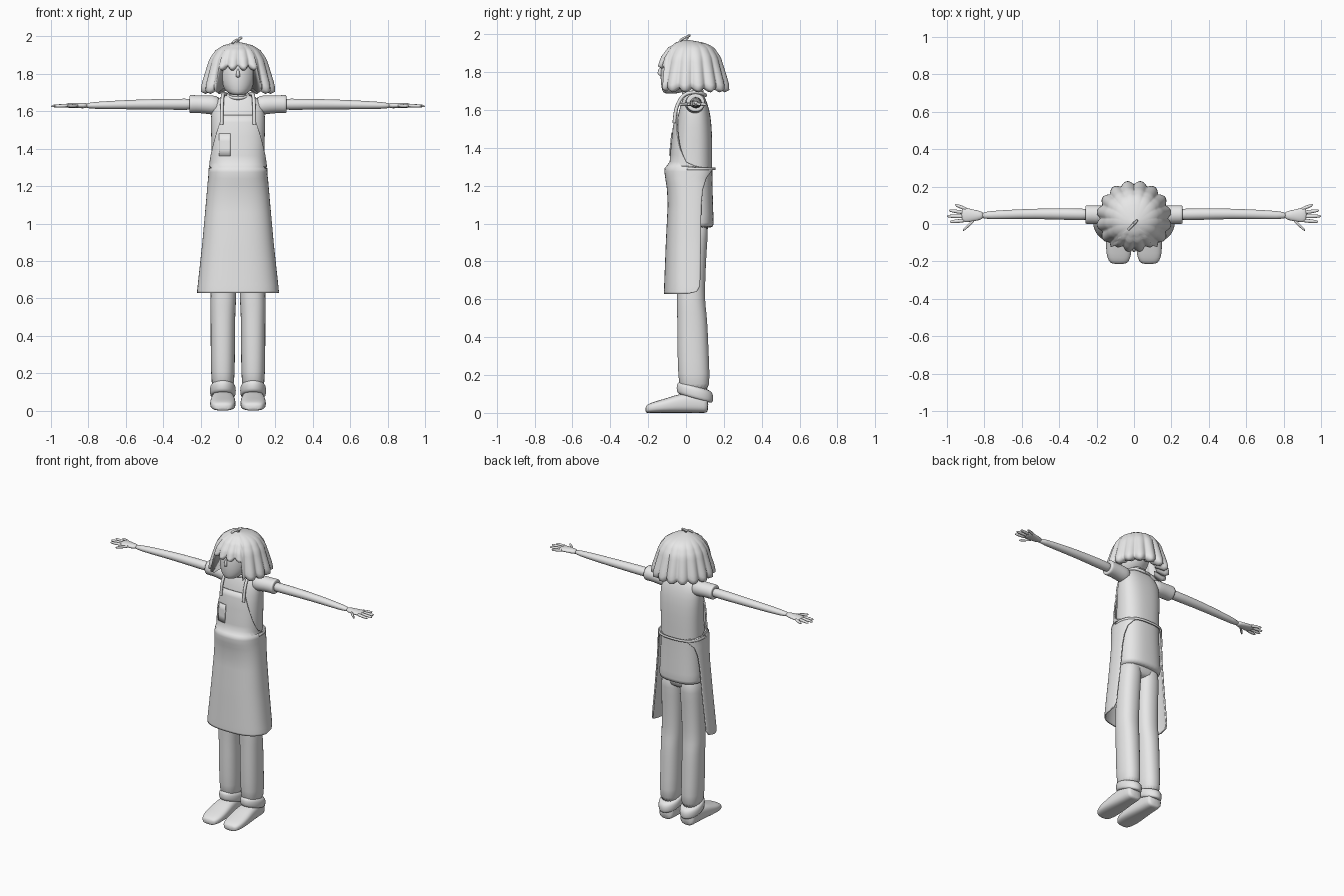
import bpy
from math import sin, cos, pi, radians, copysign

if "Cube" in bpy.data.objects:
    bpy.data.objects.remove(bpy.data.objects["Cube"])

clay = bpy.data.materials.new("light_grey")
clay.use_nodes = True
clay.diffuse_color = (0.8, 0.8, 0.8, 1)
clay.node_tree.nodes["Principled BSDF"].inputs["Base Color"].default_value = (0.8, 0.8, 0.8, 1)


def power(v, e):
    return copysign(abs(v) ** e, v)


def lerp(table, z, col):
    """Read a column from a table sorted by its first column."""
    if z <= table[0][0]:
        return table[0][col]
    for a, b in zip(table, table[1:]):
        if z <= b[0]:
            return a[col] + (b[col] - a[col]) * (z - a[0]) / (b[0] - a[0])
    return table[-1][col]


def make(name, verts, faces, subdivide=0, mirror=False, thick=0, sharp=False):
    mesh = bpy.data.meshes.new(name)
    mesh.from_pydata(verts, [], faces)
    ob = bpy.data.objects.new(name, mesh)
    bpy.context.collection.objects.link(ob)
    return finish(ob, subdivide, mirror, thick, sharp)


def finish(ob, subdivide=0, mirror=False, thick=0, sharp=False):
    ob.data.materials.append(clay)
    for o in bpy.context.selected_objects:
        o.select_set(False)
    ob.select_set(True)
    bpy.context.view_layer.objects.active = ob
    bpy.ops.object.mode_set(mode='EDIT')
    bpy.ops.mesh.select_all(action='SELECT')
    bpy.ops.mesh.normals_make_consistent(inside=False)
    bpy.ops.object.mode_set(mode='OBJECT')
    if sharp:
        bpy.ops.object.shade_smooth_by_angle(angle=radians(50))
    else:
        bpy.ops.object.shade_smooth()
    if thick:
        mod = ob.modifiers.new("thickness", 'SOLIDIFY')
        mod.thickness, mod.offset = thick, 0
    if mirror:
        ob.modifiers.new("mirror", 'MIRROR')
    if subdivide:
        mod = ob.modifiers.new("smooth", 'SUBSURF')
        mod.levels = mod.render_levels = subdivide
    return ob


def loft(name, axis, stations, n=20, e=2.0, mirror=False, shear=0):
    """Rings along an axis; station = position, two centres, two radii."""
    verts = []
    for p, c1, c2, r1, r2 in stations:
        for i in range(n):
            a = 2 * pi * i / n
            co = [c1 + r1 * power(cos(a), 2 / e), c2 + r2 * power(sin(a), 2 / e)]
            co.insert("xyz".index(axis), p)
            co[2] += shear * (co[1] - c2)
            verts.append(co)
    m = len(stations)
    faces = [(r * n + i, r * n + (i + 1) % n, (r + 1) * n + (i + 1) % n, (r + 1) * n + i)
             for r in range(m - 1) for i in range(n)]
    faces += [tuple(range(n)), tuple(range((m - 1) * n, m * n))]
    return make(name, verts, faces, 1, mirror)


def grid(name, rows, **kw):
    n = len(rows[0])
    faces = [(r * n + i, r * n + i + 1, r * n + n + i + 1, r * n + n + i)
             for r in range(len(rows) - 1) for i in range(n - 1)]
    return make(name, [v for row in rows for v in row], faces, **kw)


def cord(name, points, radius, closed=False, mirror=False):
    cu = bpy.data.curves.new(name, 'CURVE')
    cu.dimensions, cu.bevel_depth, cu.bevel_resolution = '3D', radius, 2
    cu.use_fill_caps = True
    cu.resolution_u = 6
    sp = cu.splines.new('NURBS')
    sp.points.add(len(points) - 1)
    for pt, co in zip(sp.points, points):
        pt.co = (*co, 1)
    sp.order_u, sp.use_endpoint_u, sp.use_cyclic_u = 3, not closed, closed
    ob = bpy.data.objects.new(name, cu)
    bpy.context.collection.objects.link(ob)
    for o in bpy.context.selected_objects:
        o.select_set(False)
    ob.select_set(True)
    bpy.context.view_layer.objects.active = ob
    bpy.ops.object.convert(target='MESH')
    return finish(bpy.context.view_layer.objects.active, mirror=mirror)


# Head, nose and neck
loft("head", 'z', [(1.685, 0, -.08, .03, .035), (1.70, 0, -.065, .06, .062), (1.74, 0, -.035, .09, .1),
                   (1.80, 0, -.015, .103, .122), (1.88, 0, 0, .105, .125), (1.94, 0, 0, .06, .08)])
loft("nose", 'z', [(1.78, 0, -.132, .012, .01), (1.793, 0, -.138, .012, .02), (1.83, 0, -.13, .006, .008)], 8)
loft("neck", 'z', [(1.62, 0, .035, .05, .05), (1.68, 0, .025, .043, .043), (1.76, 0, .01, .045, .045)])

# Bobbed hair with scalloped locks and a jagged fringe
HAIR = [(1.69, .196), (1.74, .194), (1.81, .174), (1.88, .153), (1.93, .118), (1.957, .07), (1.97, .008)]
columns = []
for i in range(169):
    a = 2 * pi * i / 168 - pi
    lobe = abs(sin(a * 8))
    fringe = abs(a) < radians(37)
    bottom = (1.85 if fringe else 1.725) - .02 * lobe
    col = []
    for k in range(15):
        t = k / 14
        z = 1.97 + (bottom - 1.97) * t ** 1.4
        r = lerp(HAIR, z, 1) * (1 + .1 * t * (lobe - .65))
        col.append((r, z))
    col += [(r * .88, bottom - .012), (r * .6, bottom + .015)]
    columns.append([(q * sin(a), .03 * min(1, q / .1) - q * cos(a) * (1.05 if fringe else 1), z) for q, z in col])
grid("hair", columns)
cord("hair_tuft", [(-.03, -.03, 1.965), (-.01, -.01, 1.985), (.005, .01, 1.975), (.0, .0, 1.985),
                   (.018, .02, 1.993)], .007)

# Shirt with sleeves and collar
SHIRT = [(.975, .148, -.05, .145), (.99, .15, -.06, .147), (1.1, .145, -.065, .143), (1.28, .14, -.07, .138),
         (1.45, .143, -.06, .14), (1.57, .147, -.045, .132), (1.64, .138, -.025, .112), (1.675, .1, -.01, .095),
         (1.69, .06, 0, .08)]
loft("shirt", 'z', [(z, 0, (f + b) / 2, w, (b - f) / 2) for z, w, f, b in SHIRT], 32, 2.5)
loft("sleeve", 'x', [(.09, .045, 1.63, .05, .05), (.14, .047, 1.634, .054, .053), (.2, .05, 1.638, .05, .047),
                     (.25, .05, 1.638, .051, .05), (.26, .05, 1.638, .05, .048), (.258, .05, 1.638, .034, .032)],
     mirror=True)
cord("collar", [(.055 * cos(pi * i / 8), .035 + .052 * sin(pi * i / 8), 1.685 + .015 * sin(pi * i / 8))
                for i in range(16)], .008, closed=True)

# Arms and hands
loft("arm", 'x', [(.2, .05, 1.637, .033, .033), (.35, .053, 1.638, .032, .03), (.53, .055, 1.637, .028, .027),
                  (.7, .05, 1.633, .025, .022), (.83, .045, 1.63, .02, .016)], 16, mirror=True)
loft("palm", 'x', [(.80, .046, 1.631, .02, .016), (.85, .045, 1.631, .03, .015), (.90, .048, 1.631, .041, .014),
                   (.925, .05, 1.631, .036, .01)], 16, mirror=True)
FINGERS = {"index_finger": (.9, .019, .985, .012), "middle_finger": (.9, .04, 1.0, .042),
           "ring_finger": (.9, .06, .99, .073), "little_finger": (.89, .077, .957, .103),
           "thumb": (.85, .025, .915, -.035)}
for name, (x0, y0, x1, y1) in FINGERS.items():
    loft(name, 'x', [(x0 + (x1 - x0) * t, y0 + (y1 - y0) * t, 1.631 - .003 * t, r, r * .9)
                     for t, r in ((0, .011), (.5, .0105), (.85, .009), (1, .005))], 10, mirror=True)

# Trousers, turned cuffs and shoes
loft("trouser_hips", 'z', [(.92, 0, .04, .13, .06), (.96, 0, .04, .138, .08), (1.1, 0, .04, .135, .08)], 24, 2.5)
loft("trouser_leg", 'z', [(.1, .081, .045, .06, .08), (.2, .081, .042, .064, .084), (.35, .081, .036, .066, .083),
                          (.5, .081, .033, .066, .08), (.56, .08, .028, .069, .076), (.63, .077, .025, .069, .075),
                          (.8, .074, .03, .071, .076), (.92, .071, .035, .072, .08), (1.02, .068, .04, .068, .08)],
     e=2.3, mirror=True)
loft("trouser_cuff", 'z', [(.075, .081, .047, .06, .085), (.08, .081, .047, .068, .095), (.105, .081, .047, .071, .099),
                           (.13, .081, .047, .069, .095), (.145, .081, .047, .058, .08)], mirror=True, shear=-.28)
SHOE = [(-.215, .036, .035), (-.2, .055, .047), (-.16, .068, .062), (-.1, .069, .078), (-.04, .065, .1),
        (.04, .057, .11), (.1, .054, .105), (.118, .046, .09)]
loft("shoe", 'y', [(y, .081, h / 2, w, h / 2) for y, w, h in SHOE], 24, 2.8, mirror=True)

# Apron: height, half width, front depth, wrap angle
APRON = [(.628, .215, -.112, 84), (.64, .214, -.112, 98), (.67, .211, -.111, 105), (.9, .186, -.102, 107),
         (1.1, .168, -.092, 108), (1.18, .161, -.096, 112), (1.24, .156, -.105, 122), (1.275, .153, -.11, 140),
         (1.292, .152, -.108, 155), (1.30, .151, -.1, 95), (1.325, .15, -.082, 80), (1.4, .149, -.076, 61),
         (1.5, .148, -.066, 42), (1.58, .147, -.052, 28)]


def apron_point(a, z, off=0):
    w, f = lerp(APRON, z, 1) + off, lerp(APRON, z, 2) - off
    depth = .03 - f if cos(a) > 0 else .123
    return (w * power(sin(a), .77), .03 - depth * power(cos(a), .77), z)


heights = []
for lo, hi in zip(APRON, APRON[1:]):
    steps = max(1, round((hi[0] - lo[0]) / .04))
    heights += [lo[0] + (hi[0] - lo[0]) * k / steps for k in range(steps)]
heights.append(APRON[-1][0])
grid("apron", [[apron_point(radians(lerp(APRON, z, 3)) * u / 32, z) for u in range(-32, 33)]
               for z in heights], thick=.009, sharp=True)
grid("waist_tie", [[apron_point(2 * pi * u / 64, z, .002) for u in range(15, 50)]
                   for z in (1.282, 1.296)], thick=.008, sharp=True)
grid("bib_pocket", [[apron_point(radians(-34 + 3 * u), z, .008) for u in range(9)]
                    for z in (1.36, 1.40, 1.44, 1.48)], thick=.006, sharp=True)

# Straps running over the shoulders and behind the neck
cord("apron_strap", [(.087, -.062, 1.53), (.087, -.058, 1.58), (.086, -.045, 1.63), (.083, -.015, 1.68),
                     (.078, .035, 1.695), (.06, .08, 1.69), (.03, .1, 1.68), (0, .102, 1.677)], .0095, mirror=True)
